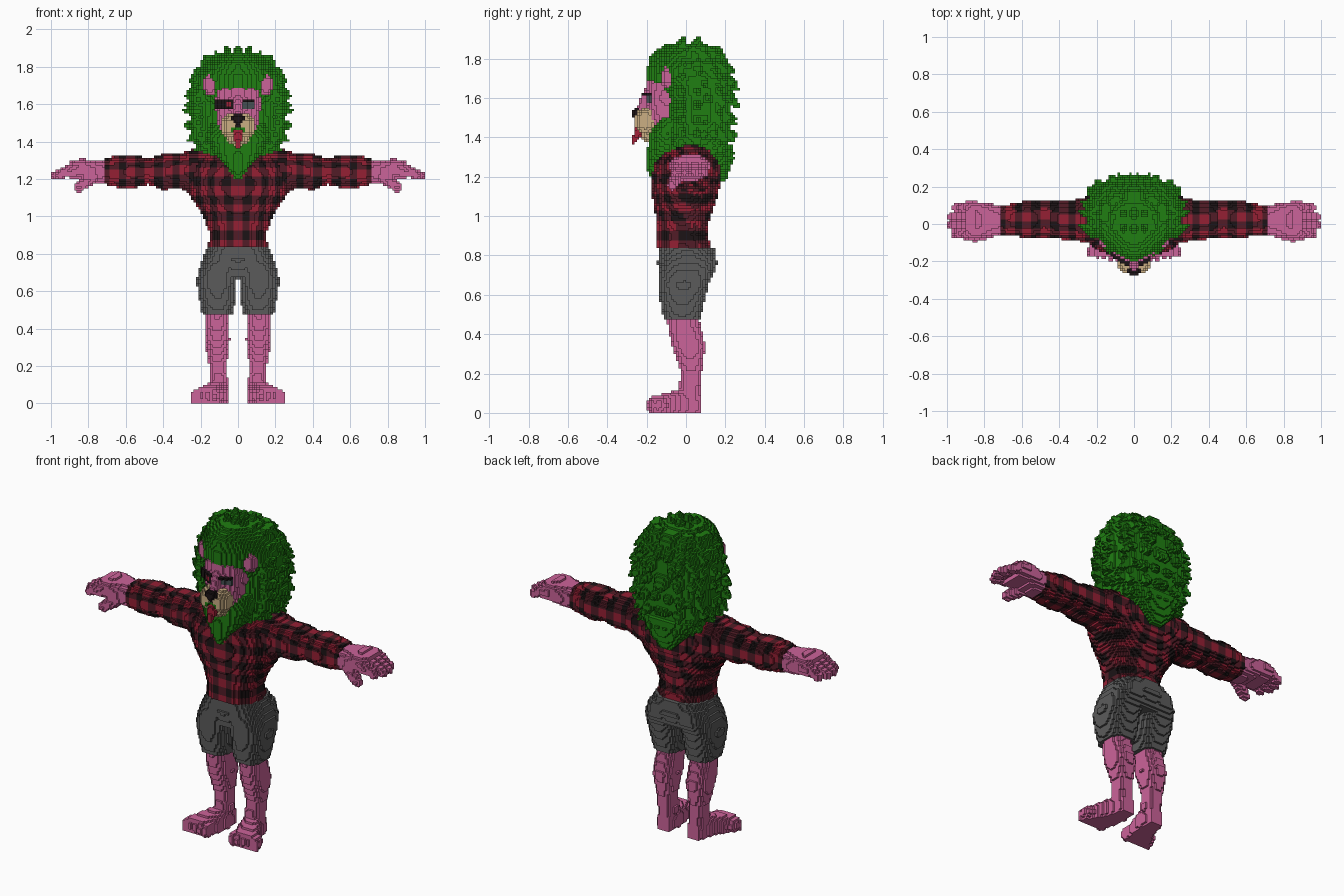
import bpy
import math
import random
from mathutils import Vector

random.seed(4)
if "Cube" in bpy.data.objects:
    bpy.data.objects.remove(bpy.data.objects["Cube"])

V = 0.0125          # edge of one block
COLOURS = {
    "pink_skin": (0.60, 0.125, 0.32),
    "green_hair": (0.014, 0.21, 0.006),
    "grey_cloth": (0.105, 0.105, 0.105),
    "check_red": (0.30, 0.014, 0.034),
    "check_maroon": (0.085, 0.012, 0.02),
    "check_black": (0.012, 0.007, 0.008),
    "muzzle_beige": (0.60, 0.43, 0.23),
    "tongue_red": (0.36, 0.015, 0.04),
    "lens_grey": (0.06, 0.08, 0.085),
}
cells = {}          # block index -> (part name, colour name)


def fill(part, colour, lo, hi, inside=lambda x, y, z: True, sides=(1, -1), pair=False, paint=False):
    """Fill blocks on the +x half of a box and mirror them; paint only recolours."""
    spans = [range(math.floor(a / V) - 1, math.ceil(b / V) + 1) for a, b in zip(lo, hi)]
    for i in spans[0]:
        if i < 0:
            continue
        for j in spans[1]:
            for k in spans[2]:
                x, y, z = (i + 0.5) * V, (j + 0.5) * V, (k + 0.5) * V
                if k < 0 or not all(a <= p <= b for a, p, b in zip(lo, (x, y, z), hi)):
                    continue
                if not inside(x, y, z):
                    continue
                tint = colour(x, y, z) if callable(colour) else colour
                for s in sides:
                    key = (i if s > 0 else -1 - i, j, k)
                    name = ("left_" if s > 0 else "right_") + part if pair else part
                    if not paint:
                        cells[key] = (name, tint)
                    elif key in cells:
                        cells[key] = (cells[key][0], tint)


def loft(part, colour, axis, rows, power=2.4, back_power=None, **kw):
    """Superellipse sections (t, a_min, a_max, b_min, b_max) along an axis."""
    a_ax, b_ax = [n for n in range(3) if n != axis]
    lo, hi = [0, 0, 0], [0, 0, 0]
    for ax, n in ((axis, 0), (a_ax, 1), (b_ax, 3)):
        lo[ax] = min(r[n] for r in rows)
        hi[ax] = max(r[n + (n > 0)] for r in rows)

    def inside(*p):
        t = p[axis]
        for r, q in zip(rows, rows[1:]):
            if r[0] <= t <= q[0]:
                f = (t - r[0]) / (q[0] - r[0])
                a0, a1, b0, b1 = [u + (w - u) * f for u, w in zip(r[1:], q[1:])]
                da = abs(2 * p[a_ax] - a0 - a1) / (a1 - a0)
                db = (2 * p[b_ax] - b0 - b1) / (b1 - b0)
                e = back_power if back_power and db > 0 else power
                return da ** e + abs(db) ** e <= 1
        return False
    fill(part, colour, lo, hi, inside, **kw)


def sym(*rows):
    """Rows (z, half width, front, back) made symmetric in x."""
    return [(z, -w, w, f, b) for z, w, f, b in rows]


def ball(part, colour, c, r, **kw):
    fill(part, colour, [a - b for a, b in zip(c, r)], [a + b for a, b in zip(c, r)],
         lambda *p: sum(((q - a) / b) ** 2 for q, a, b in zip(p, c, r)) <= 1, **kw)


def taper(part, colour, start, end, r0, r1, **kw):
    """Rounded rod from start to end with changing radius."""
    s, e = Vector(start), Vector(end)
    d = e - s

    def inside(*p):
        p = Vector(p)
        t = max(0, min(1, (p - s).dot(d) / d.length_squared))
        return (p - s - d * t).length <= r0 + (r1 - r0) * t
    m = max(r0, r1)
    fill(part, colour, [min(a, b) - m for a, b in zip(s, e)],
         [max(a, b) + m for a, b in zip(s, e)], inside, **kw)


def check(u, v):
    """Three-tone woven check."""
    dark = sum(math.cos(2 * math.pi * t / 0.095) < 0 for t in (u, v - 1.235))
    return ("check_red", "check_maroon", "check_black")[dark]


# Legs and feet
loft("leg", "pink_skin", 2, [
    (0.0, 0.06, 0.145, -0.03, 0.075), (0.12, 0.055, 0.15, -0.04, 0.075),
    (0.2, 0.06, 0.155, -0.025, 0.08), (0.34, 0.043, 0.18, -0.07, 0.1),
    (0.42, 0.048, 0.175, -0.09, 0.08), (0.5, 0.05, 0.17, -0.1, 0.06)], pair=True)
loft("foot", "pink_skin", 1, [
    (-0.17, 0.085, 0.25, -0.02, 0.085), (-0.1, 0.065, 0.21, -0.02, 0.1),
    (-0.02, 0.05, 0.165, -0.02, 0.12), (0.075, 0.06, 0.14, -0.02, 0.09)], 3, pair=True)
for n in range(5):
    ball("foot", "pink_skin", (0.09 + n * 0.034, -0.165 + n * 0.006, 0.04),
         (0.021, 0.038, 0.042), pair=True)

# Shorts
loft("shorts", "grey_cloth", 2, [
    (0.475, 0.03, 0.19, -0.115, 0.075), (0.55, 0.013, 0.207, -0.13, 0.09),
    (0.65, 0.008, 0.222, -0.14, 0.115), (0.72, 0.0, 0.21, -0.14, 0.15),
    (0.8, 0.0, 0.18, -0.12, 0.15)], 2.6)
loft("shorts", "grey_cloth", 2, sym(
    (0.68, 0.19, -0.12, 0.13), (0.76, 0.197, -0.145, 0.16), (0.84, 0.16, -0.14, 0.145)), 2.6)

# Shirt body and sleeves
loft("shirt", lambda x, y, z: check(x + y * 0.6 + 0.09, z), 2, sym(
    (0.84, 0.158, -0.155, 0.13), (0.91, 0.153, -0.155, 0.105), (1.0, 0.185, -0.155, 0.125),
    (1.1, 0.25, -0.17, 0.16), (1.18, 0.285, -0.177, 0.18), (1.28, 0.28, -0.16, 0.18),
    (1.34, 0.2, -0.1, 0.16), (1.37, 0.14, -0.05, 0.12)), 2.3)
loft("sleeve", lambda x, y, z: check(x, z + y + 0.07), 0, [
    (0.15, -0.1, 0.16, 1.1, 1.36), (0.24, -0.1, 0.15, 1.12, 1.36),
    (0.32, -0.09, 0.13, 1.15, 1.335), (0.4, -0.08, 0.13, 1.14, 1.335),
    (0.48, -0.07, 0.125, 1.17, 1.31), (0.56, -0.075, 0.13, 1.15, 1.33),
    (0.64, -0.065, 0.11, 1.155, 1.325), (0.71, -0.06, 0.1, 1.17, 1.31)], pair=True)

# Hands
loft("hand", "pink_skin", 0, [
    (0.71, -0.058, 0.095, 1.175, 1.295), (0.77, -0.07, 0.11, 1.18, 1.3),
    (0.84, -0.08, 0.12, 1.2, 1.31), (0.9, -0.08, 0.12, 1.2, 1.295)], 2.8, pair=True)
for y, reach in ((-0.055, 0.95), (-0.008, 0.975), (0.041, 0.975), (0.088, 0.95)):
    taper("hand", "pink_skin", (0.87, y, 1.265), (reach, y, 1.22), 0.03, 0.024, pair=True)
taper("hand", "pink_skin", (0.77, -0.04, 1.215), (0.85, -0.07, 1.155), 0.035, 0.026, pair=True)

# Mane: main mass, beard and back lock
mass = [(1.33, 0.2, -0.16, 0.21), (1.42, 0.235, -0.15, 0.22), (1.5, 0.25, -0.13, 0.225),
        (1.6, 0.255, -0.12, 0.23), (1.68, 0.25, -0.17, 0.23), (1.75, 0.235, -0.19, 0.21),
        (1.82, 0.18, -0.18, 0.17), (1.88, 0.09, -0.1, 0.1)]
loft("mane", "green_hair", 2, sym(*mass), 1.6, 2.8)
loft("mane", "green_hair", 2, sym(
    (1.2, 0.015, -0.19, -0.14), (1.25, 0.05, -0.2, -0.1), (1.32, 0.12, -0.195, 0),
    (1.42, 0.17, -0.19, 0), (1.5, 0.15, -0.15, 0)), 2.2)
loft("mane", "green_hair", 2, sym(
    (1.17, 0.03, 0.15, 0.2), (1.25, 0.11, 0.08, 0.23), (1.36, 0.2, 0, 0.24)), 2.4)

# Mane tufts: a crown of spikes, then rows down the sides and back
for n in range(11):
    a = math.radians(90 - n * 12.5)
    for y in (-0.03, 0.05):
        c, s = math.cos(a), math.sin(a)
        taper("mane", "green_hair", (c * 0.22, y, 1.55 + s * 0.3),
              (c * 0.292, y + 0.02, 1.55 + s * 0.368), 0.042, 0.006)
for z, w, front, back in mass[:-1]:
    for n in range(5):
        a = math.radians(12 + n * 18 + random.uniform(-6, 6))
        mid, deep = (front + back) / 2, (back - front) / 2
        c, s = math.cos(a) ** 0.75, math.sin(a) ** 0.75
        base = Vector((c * w * 0.9, mid + s * deep * 0.9, z))
        tip = Vector((c * (w + 0.025), mid + s * (deep + 0.04), z - random.uniform(0.0, 0.05)))
        taper("mane", "green_hair", base, tip, 0.045, 0.006)

# Face and ears
loft("head", "pink_skin", 2, sym(
    (1.37, 0.05, -0.17, 0), (1.42, 0.085, -0.19, 0), (1.5, 0.112, -0.195, 0),
    (1.6, 0.122, -0.198, 0), (1.69, 0.115, -0.195, 0)), 2.6)
fill("mane", "green_hair", (0, -0.205, 1.64), (0.13, 0, 1.76),
     lambda x, y, z: z > 1.69 - x * 0.35 and y > -0.205 + x * 0.5 and (x / 0.13) ** 2 + ((z - 1.7) / 0.07) ** 2 < 1
     and z > 1.67)
ball("ear", "pink_skin", (0.148, -0.095, 1.705), (0.042, 0.032, 0.058), pair=True)

# Muzzle, nose and tongue
ball("muzzle", "muzzle_beige", (0.042, -0.205, 1.483), (0.05, 0.06, 0.065))
ball("muzzle", "muzzle_beige", (0, -0.185, 1.42), (0.06, 0.045, 0.045))
taper("head", "pink_skin", (0, -0.18, 1.63), (0, -0.222, 1.555), 0.034, 0.026)
fill("muzzle", "green_hair", (0, -0.3, 1.445), (0.042, -0.2, 1.475), paint=True)
fill("muzzle", "check_black", (0, -0.3, 1.475), (0.016, -0.2, 1.5), paint=True)
ball("nose", "check_black", (0, -0.248, 1.522), (0.035, 0.027, 0.032))
taper("tongue", "tongue_red", (0, -0.235, 1.435), (0, -0.268, 1.375), 0.03, 0.013)

# Eyes: covered right eye, browed left eye


def brow_depth(x, y, z):
    return y > -0.222 + max(0, x - 0.05) * 0.7


fill("right_eye", "check_black", (0.025, -0.22, 1.57), (0.12, -0.12, 1.63), brow_depth, sides=(-1,))
fill("right_eye", "tongue_red", (0.04, -0.23, 1.585), (0.065, -0.12, 1.61), sides=(-1,), paint=True)
fill("left_eye", "check_black", (0.025, -0.22, 1.61), (0.09, -0.12, 1.63), brow_depth, sides=(1,))
fill("left_eye", "lens_grey", (0.03, -0.3, 1.572), (0.085, -0.12, 1.61), sides=(1,), paint=True)

# Materials
materials = {}
for name, rgb in COLOURS.items():
    m = bpy.data.materials.new(name)
    m.use_nodes = True
    m.diffuse_color = (*rgb, 1)
    m.node_tree.nodes["Principled BSDF"].inputs["Base Color"].default_value = (*rgb, 1)
    materials[name] = m

# Outer block faces become one mesh per part
for part in sorted({p for p, _ in cells.values()}):
    verts, faces, tints = {}, [], []
    for key, (owner, tint) in cells.items():
        if owner != part:
            continue
        for axis in range(3):
            for step in (0, 1):
                near = list(key)
                near[axis] += 2 * step - 1
                if tuple(near) in cells:
                    continue
                face = []
                for u, w in ((0, 0), (1, 0), (1, 1), (0, 1)):
                    c = list(key)
                    c[axis] += step
                    c[(axis + 1) % 3] += u
                    c[(axis + 2) % 3] += w
                    face.append(verts.setdefault(tuple(c), len(verts)))
                faces.append(face if step else face[::-1])
                tints.append(tint)
    if not faces:
        continue
    mesh = bpy.data.meshes.new(part)
    mesh.from_pydata([[n * V for n in c] for c in verts], [], faces)
    used = sorted(set(tints))
    for t in used:
        mesh.materials.append(materials[t])
    for poly, t in zip(mesh.polygons, tints):
        poly.material_index = used.index(t)
    bpy.context.collection.objects.link(bpy.data.objects.new(part, mesh))
